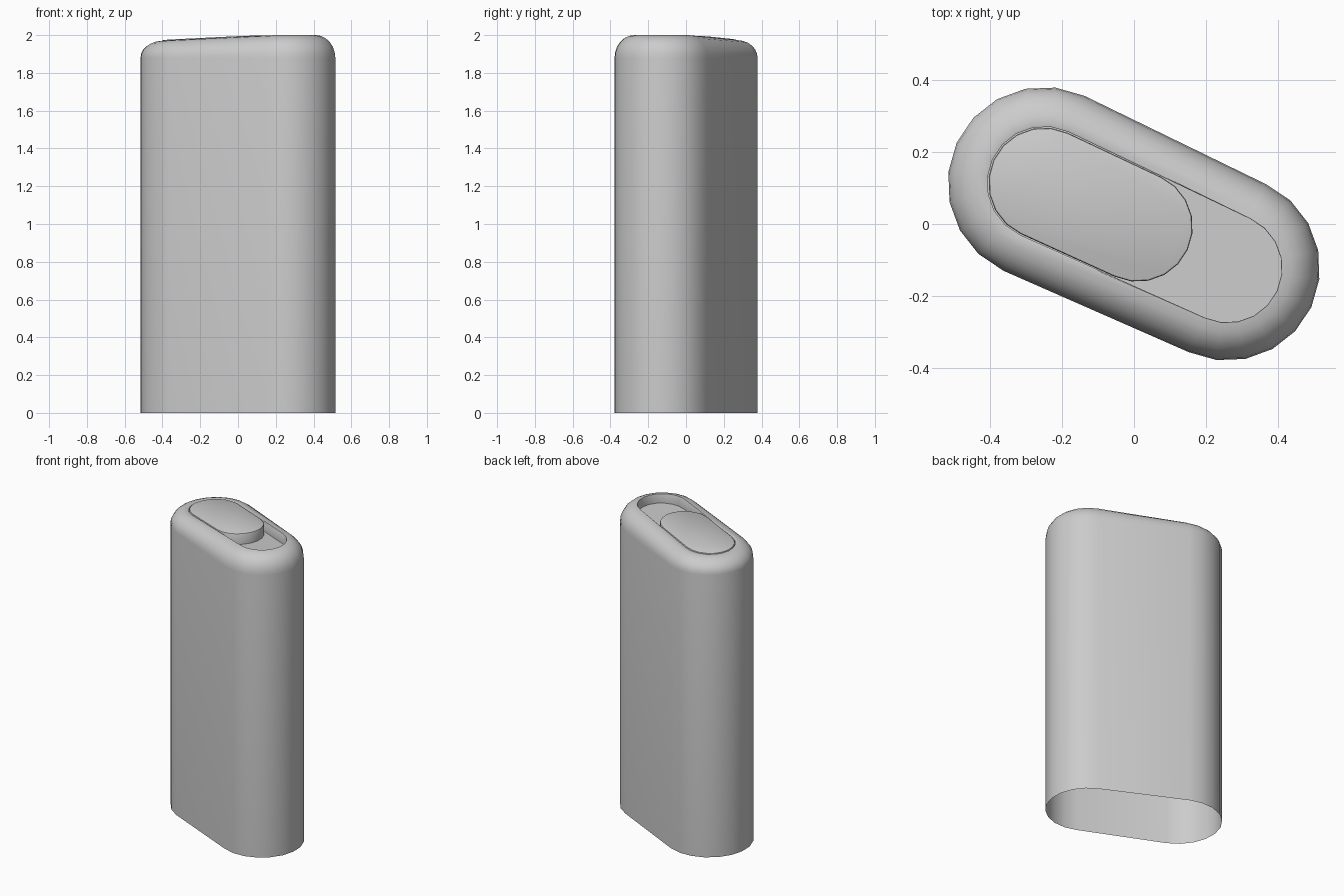
import bpy, bmesh
from math import sin, cos, pi, radians
from mathutils import Vector

if "Cube" in bpy.data.objects:
    bpy.data.objects.remove(bpy.data.objects["Cube"])

LEFT, RIGHT = Vector((-0.25, 0.113)), Vector((0.26, -0.123))
AXIS = (RIGHT - LEFT).normalized()
SIDE = Vector((-AXIS.y, AXIS.x))
SEG = 10


def slope(p):
    # gently tilted top plane, rising towards the right end
    return 2.0 + 0.045 * (p.dot(AXIS) - 0.28)


def capsule(a, ra, b, rb):
    # outline of two half-round ends joined by straight sides
    pts = []
    for c, r, start in ((b, rb, -pi / 2), (a, ra, pi / 2)):
        for i in range(SEG + 1):
            t = start + pi * i / SEG
            pts.append(c + r * (cos(t) * AXIS + sin(t) * SIDE))
    return pts


def loft(name, rings, angle):
    bm = bmesh.new()
    loops = [[bm.verts.new((p.x, p.y, z(p))) for p in pts] for pts, z in rings]
    n = len(loops[0])
    for lo, hi in zip(loops, loops[1:]):
        for i in range(n):
            j = (i + 1) % n
            bm.faces.new((lo[i], lo[j], hi[j], hi[i]))
    bm.faces.new(loops[-1])
    me = bpy.data.meshes.new(name)
    bm.to_mesh(me)
    bm.free()
    ob = bpy.data.objects.new(name, me)
    bpy.context.collection.objects.link(ob)
    bpy.ops.object.select_all(action='DESELECT')
    ob.select_set(True)
    bpy.context.view_layer.objects.active = ob
    bpy.ops.object.shade_smooth_by_angle(angle=radians(angle))
    return ob


# body: open-bottomed shell, rounded shoulder, recess in the top
START, INSET = 1.88, 0.105
rings = [(capsule(LEFT, 0.268, RIGHT, 0.257), lambda p: 0.0)]
for k in range(7):
    t = pi / 2 * k / 6
    off = INSET * (1 - cos(t))
    rings.append((capsule(LEFT, 0.268 - off, RIGHT, 0.257 - off),
                  lambda p, s=sin(t): START + (min(slope(p), 2.0) - START) * s))
opening = capsule(LEFT, 0.158, RIGHT, 0.151)
rings.append((opening, lambda p: min(slope(p), 2.0) - 0.002))
rings.append((opening, lambda p: slope(p) - 0.068))
loft("body", rings, 40)

# sliding lid: shorter capsule sitting at the left of the recess
LID_END = LEFT + AXIS * 0.287


def lid_ring(inset, dz):
    return (capsule(LEFT, 0.155 - inset, LID_END, 0.153 - inset),
            lambda p: slope(p) + dz)


loft("sliding_lid", [lid_ring(0, -0.068), lid_ring(0, -0.002),
                     lid_ring(0.002, 0.002), lid_ring(0.006, 0.004)], 30)
